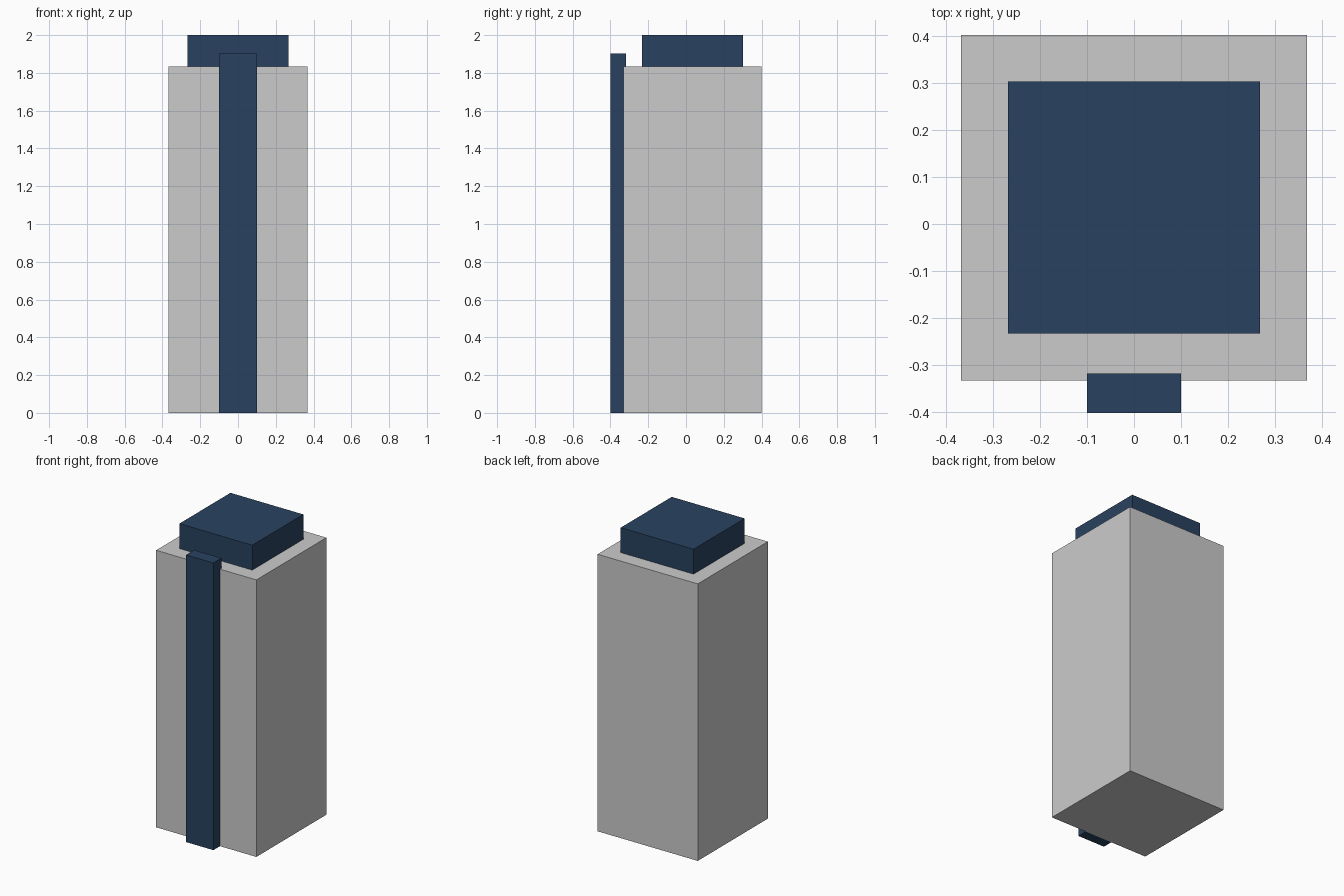
import bpy

if "Cube" in bpy.data.objects:
    bpy.data.objects.remove(bpy.data.objects["Cube"])

navy = bpy.data.materials.new("navy")
navy.diffuse_color = (0.022, 0.055, 0.117, 1)
navy.use_nodes = True
navy.node_tree.nodes["Principled BSDF"].inputs["Base Color"].default_value = navy.diffuse_color


def box(name, x, y, z, material=None):
    """Axis-aligned box from (min, max) ranges."""
    bpy.ops.mesh.primitive_cube_add(size=1)
    ob = bpy.context.object
    ob.name = name
    ob.location = [(a + b) / 2 for a, b in (x, y, z)]
    ob.scale = [b - a for a, b in (x, y, z)]
    bpy.ops.object.transform_apply(location=False, rotation=False, scale=True)
    if material:
        ob.data.materials.append(material)
    return ob


# Main tower block
box("tower_body", (-0.367, 0.367), (-0.332, 0.401), (0, 1.835))
# Set-back roof block
box("roof_block", (-0.267, 0.267), (-0.232, 0.302), (1.835, 2.0), navy)
# Vertical strip on the front, rising slightly above the body
box("front_strip", (-0.1, 0.1), (-0.401, -0.317), (0, 1.902), navy)
